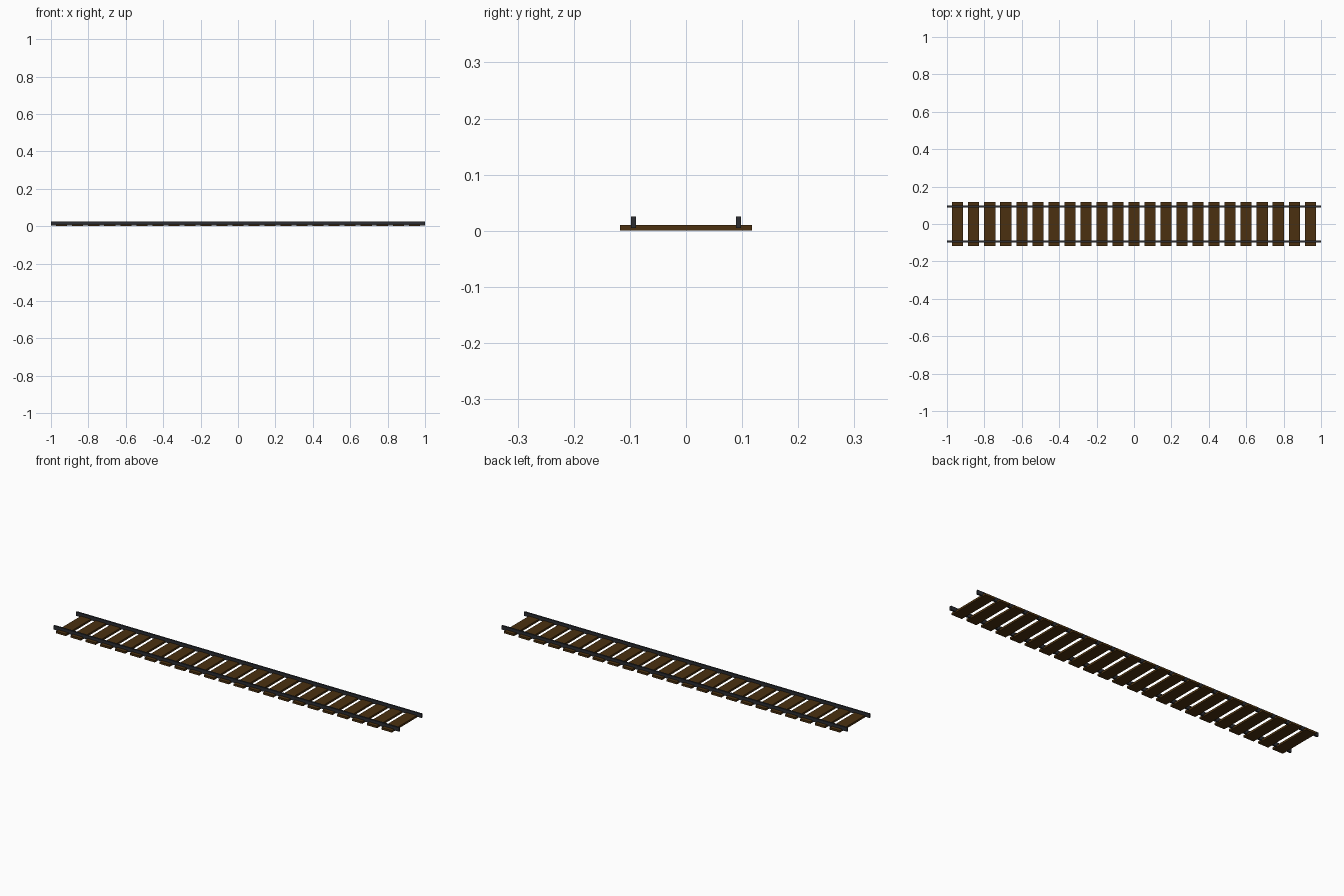
import bpy

if "Cube" in bpy.data.objects:
    bpy.data.objects.remove(bpy.data.objects["Cube"])


def material(name, color):
    mat = bpy.data.materials.new(name)
    mat.diffuse_color = (*color, 1)
    mat.use_nodes = True
    mat.node_tree.nodes["Principled BSDF"].inputs["Base Color"].default_value = mat.diffuse_color
    return mat


def box(name, lo, hi, mat):
    center = [(a + b) / 2 for a, b in zip(lo, hi)]
    size = [b - a for a, b in zip(lo, hi)]
    bpy.ops.mesh.primitive_cube_add(size=1, location=center)
    obj = bpy.context.object
    obj.name = name
    obj.scale = size
    bpy.ops.object.transform_apply(location=False, rotation=False, scale=True)
    obj.data.materials.append(mat)
    return obj


wood = material("dark_wood", (0.07, 0.03, 0.005))
steel = material("dark_steel", (0.025, 0.027, 0.032))

# Wooden sleepers, evenly spaced along the track
COUNT, PITCH, WIDTH = 23, 0.0857, 0.059
for i in range(COUNT):
    x = (i - (COUNT - 1) / 2) * PITCH
    box(f"sleeper_{i + 1}", (x - WIDTH / 2, -0.1175, 0),
        (x + WIDTH / 2, 0.1175, 0.0105), wood)

# Two rails, sunk slightly into the sleepers
for side, y in (("front", -0.0935), ("back", 0.0935)):
    box(f"{side}_rail", (-1, y - 0.0045, 0.0045), (1, y + 0.0045, 0.025), steel)
